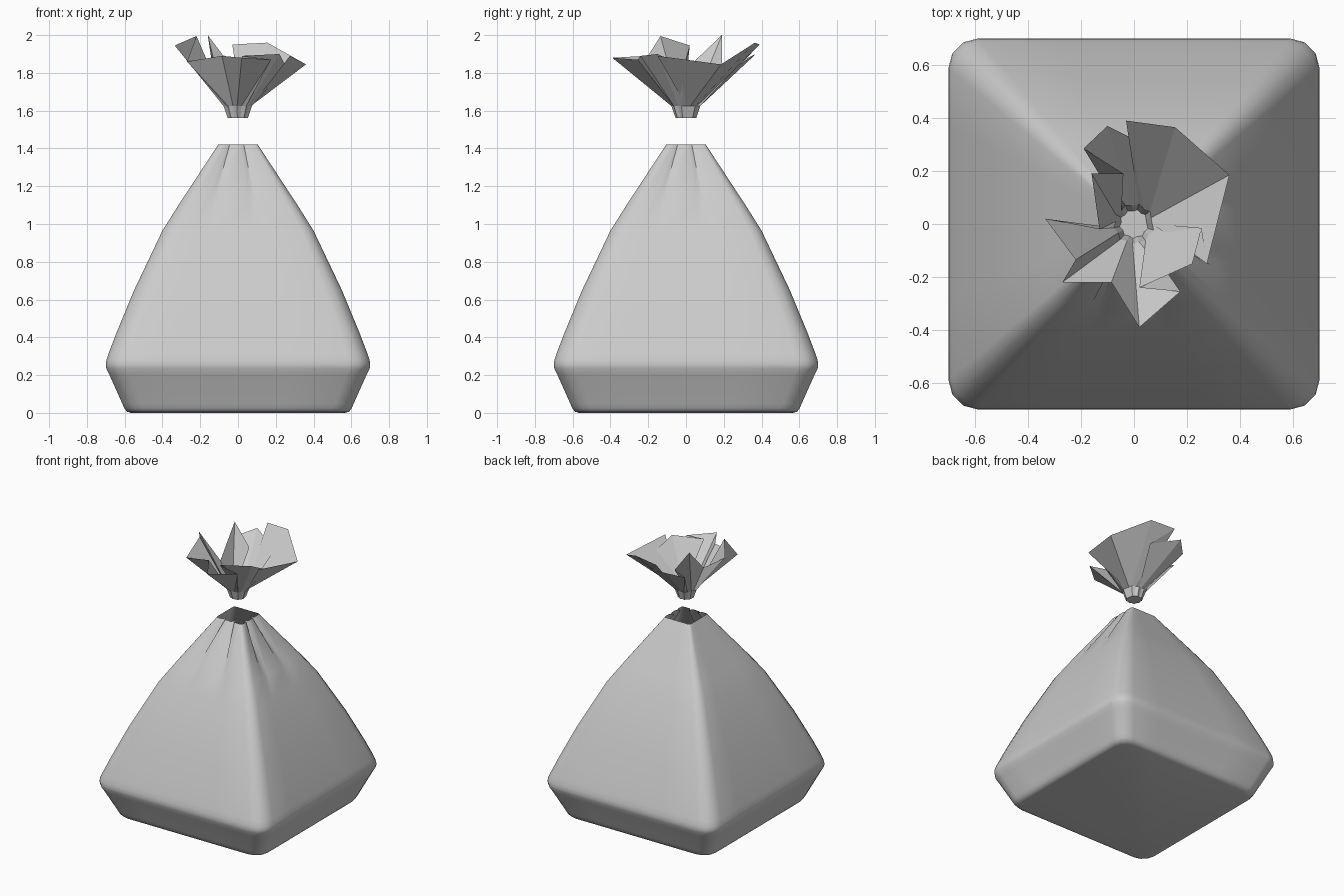
import bpy, math

if "Cube" in bpy.data.objects:
    bpy.data.objects.remove(bpy.data.objects["Cube"])

def add_object(name, verts, faces, smooth):
    me = bpy.data.meshes.new(name)
    me.from_pydata(verts, [], faces)
    me.update()
    for p in me.polygons:
        p.use_smooth = smooth
    if smooth:
        me.set_sharp_from_angle(angle=math.radians(40))
    ob = bpy.data.objects.new(name, me)
    bpy.context.collection.objects.link(ob)
    return ob

def bridge(n, rings):
    return [(k*n + i, k*n + (i+1) % n, (k+1)*n + (i+1) % n, (k+1)*n + i)
            for k in range(rings - 1) for i in range(n)]

# Sack body: rounded-square sections, small pleats near the front right of the neck
def section(h, z, pleat):
    r = h * 0.16
    f = h - r
    pts = []
    for side in range(4):                       # front, right, back, left
        a = side * math.pi / 2
        local = []
        for c in (-0.5, 0.35):
            for dt, d in ((-0.13, 0), (0, pleat if side < 2 else 0), (0.13, 0)):
                local.append((f * (c + dt), -h + d))
        for s in range(4):
            b = math.radians(-90 + 30 * s)
            local.append((f + r * math.cos(b), -f + r * math.sin(b)))
        pts += [(x*math.cos(a) - y*math.sin(a), x*math.sin(a) + y*math.cos(a), z)
                for x, y in local]
    return pts

profile = [(0.565, 0, 0), (0.588, 0.006, 0), (0.602, 0.025, 0), (0.613, 0.05, 0),
           (0.68, 0.20, 0), (0.697, 0.235, 0), (0.70, 0.255, 0), (0.697, 0.28, 0),
           (0.685, 0.315, 0), (0.645, 0.42, 0), (0.55, 0.65, 0), (0.40, 0.965, 0),
           (0.315, 1.10, 0), (0.105, 1.42, 0.03)]
verts = [p for row in profile for p in section(*row)]
n = len(verts) // len(profile)
add_object("sack_body", verts, bridge(n, len(profile)) + [tuple(reversed(range(n)))], True)

# Crumpled mouth of the sack: folded rim gathered down to a small neck
rim = [(0.36, 0.185, 1.845), (0.155, 0.365, 1.96), (-0.03, 0.39, 1.95),
       (0.09, 0.275, 1.84), (-0.10, 0.37, 1.90), (-0.19, 0.285, 1.86),
       (-0.04, 0.19, 1.84), (-0.16, 0.19, 2.0), (-0.13, -0.02, 1.80),
       (-0.335, 0.02, 1.945), (-0.22, -0.135, 1.995), (-0.27, -0.22, 1.86),
       (-0.085, -0.22, 1.89), (0.02, -0.39, 1.88), (0.175, -0.255, 1.87),
       (0.02, -0.24, 1.89), (0.22, -0.15, 1.90), (0.255, -0.015, 1.83),
       (0.275, -0.15, 1.89)]
m = len(rim)
verts = []
for radius, z in ((0.055, 1.56), (0.078, 1.625)):
    for i in range(m):
        a = math.radians(20) + i * 2 * math.pi / m
        r = radius * (1 if i % 2 else 0.88)
        verts.append((r * math.cos(a), r * math.sin(a), z))
add_object("gathered_mouth", verts + rim, bridge(m, 3) + [tuple(reversed(range(m)))], False)
